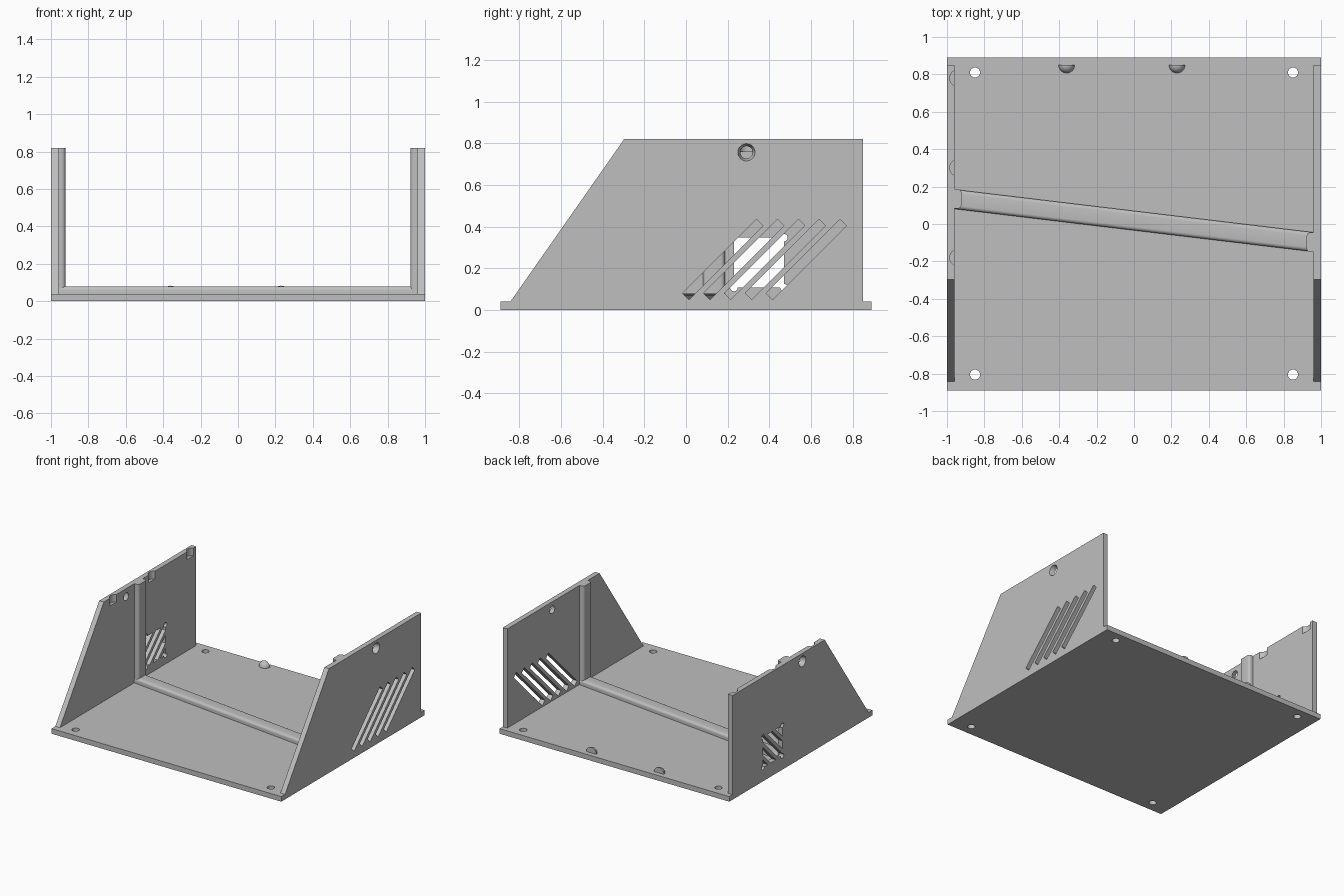
import bpy, bmesh, math
from mathutils import Vector, Matrix

cube = bpy.data.objects.get("Cube")
if cube:
    bpy.data.objects.remove(cube, do_unlink=True)

COLOUR = (0.52, 0.52, 0.52, 1)
grey = bpy.data.materials.new("plain_grey")
grey.use_nodes = True
grey.diffuse_color = COLOUR
grey.node_tree.nodes["Principled BSDF"].inputs["Base Color"].default_value = COLOUR

W, D, T = 1.0, 0.89, 0.04      # half width, half depth, sheet thickness
TOP, BACK = 0.82, 0.85         # wall top and wall rear edge
BAR = 0.04                     # how far the divider ribs stand out


def finish(name, bm):
    bmesh.ops.recalc_face_normals(bm, faces=bm.faces)
    me = bpy.data.meshes.new(name)
    bm.to_mesh(me)
    bm.free()
    me.materials.append(grey)
    ob = bpy.data.objects.new(name, me)
    bpy.context.collection.objects.link(ob)
    return ob


def prism(points, direction, clip=None):
    """Extrude a flat outline; clip is a (y0, y1, z0, z1) window."""
    bm = bmesh.new()
    bm.faces.new([bm.verts.new(p) for p in points])
    if clip:
        y0, y1, z0, z1 = clip
        for co, no in (((0, y0, 0), (0, -1, 0)), ((0, y1, 0), (0, 1, 0)),
                       ((0, 0, z0), (0, 0, -1)), ((0, 0, z1), (0, 0, 1))):
            bmesh.ops.bisect_plane(bm, geom=bm.verts[:] + bm.edges[:] + bm.faces[:],
                                   plane_co=co, plane_no=no, clear_outer=True)
    out = bmesh.ops.extrude_face_region(bm, geom=bm.faces[:], use_keep_orig=True)
    moved = [g for g in out["geom"] if isinstance(g, bmesh.types.BMVert)]
    bmesh.ops.translate(bm, verts=moved, vec=direction)
    return bm


def cylinder(centre, r1, r2, depth, axis="Z"):
    bm = bmesh.new()
    turn = Matrix.Rotation(math.pi / 2, 4, "Y") if axis == "X" else Matrix()
    bmesh.ops.create_cone(bm, cap_ends=True, segments=32, radius1=r1, radius2=r2,
                          depth=depth, matrix=Matrix.Translation(centre) @ turn)
    return bm


def cut(ob, cutters):
    """Subtract every cutter, keep the result and drop the cutters."""
    tools = [finish("cutter", bm) for bm in cutters]
    for tool in tools:
        tool.hide_render = True
        mod = ob.modifiers.new("cut", "BOOLEAN")
        mod.operation, mod.solver, mod.object = "DIFFERENCE", "EXACT", tool
    deps = bpy.context.evaluated_depsgraph_get()
    result = bpy.data.meshes.new_from_object(ob.evaluated_get(deps))
    ob.modifiers.clear()
    ob.data = result
    for tool in tools:
        bpy.data.objects.remove(tool, do_unlink=True)


def smooth(ob):
    bpy.ops.object.select_all(action="DESELECT")
    ob.select_set(True)
    bpy.context.view_layer.objects.active = ob
    bpy.ops.object.shade_smooth_by_angle(angle=math.radians(35))


def rounded(name, bm, rule, radius=0.02):
    edges = [e for e in bm.edges if rule(*[v.co for v in e.verts])]
    bmesh.ops.bevel(bm, geom=edges, offset=radius, segments=5, profile=0.5,
                    affect="EDGES")
    smooth(finish(name, bm))


def slot(i, x, depth, clip=None):
    """One of the diagonal vent slots, cut along x."""
    mid = Vector((x, 0.177 + 0.1 * i, 0.243))
    along = Vector((0, 1, 1)).normalized() * 0.251
    across = Vector((0, -1, 1)).normalized() * 0.022
    pts = [mid - along - across, mid + along - across,
           mid + along + across, mid - along + across]
    return prism(pts, (depth, 0, 0), clip)


# Base plate with four screw holes
base = finish("base_plate", prism([(-W, -D, 0), (W, -D, 0), (W, D, 0), (-W, D, 0)],
                                  (0, 0, T)))
cut(base, [cylinder((x, y, T / 2), 0.027, 0.027, 0.2)
           for x in (-0.85, 0.85) for y in (-0.805, 0.81)])
smooth(base)

# Side walls with sloped front edges
profile = [(-0.843, T), (BACK, T), (BACK, TOP), (-0.297, TOP)]
walls = {}
for name, x in (("left_wall", W - T), ("right_wall", -W)):
    walls[name] = finish(name, prism([(x, y, z) for y, z in profile], (T, 0, 0)))

# Left wall: vent slots and countersunk hole
cut(walls["left_wall"],
    [slot(i, W - 0.1, 0.2) for i in range(5)] +
    [cylinder((W - T / 2, 0.29, 0.757), 0.029, 0.042, T + 0.004, "X")])

# Right wall: fan grille, fan screw holes, countersunk hole, latch recesses
window = (0.23, 0.47, 0.108, 0.348)
cut(walls["right_wall"],
    [slot(i, -W - 0.1, 0.2, window) for i in range(5)] +
    [cylinder((-W + T / 2, y, z), 0.018, 0.018, 0.2, "X")
     for y in window[:2] for z in window[2:]] +
    [cylinder((-W + T / 2, -0.02, 0.757), 0.042, 0.029, T + 0.004, "X")] +
    [cylinder((-0.94, y, 0.86), 0.045, 0.045, 0.2) for y in (-0.18, 0.30, 0.78)])
for wall in walls.values():
    smooth(wall)

# Slanted divider rib across the floor, with a rounded top
half = 0.052
ends = [(-0.97, 0.134), (0.97, -0.098)]
(xa, ya), (xb, yb) = ends
outline = [(xa, ya - half, T), (xb, yb - half, T), (xb, yb + half, T), (xa, ya + half, T)]
rounded("floor_rib", prism(outline, (0, 0, BAR)),
        lambda a, b: min(a.z, b.z) > T + 0.01 and abs(a.x - b.x) > 1)

# Upright ribs where the divider meets the walls
for name, (x, y) in zip(("right_upright_rib", "left_upright_rib"), ends):
    side = math.copysign(1, x)
    xi, xo = side * (W - T - BAR + 0.003), side * (W - T)
    outline = [(xi, y - half, T), (xo, y - half, T), (xo, y + half, T), (xi, y + half, T)]
    rounded(name, prism(outline, (0, 0, TOP - T)),
            lambda a, b: abs(a.z - b.z) > 0.1 and abs(a.x) < 0.95)

# Half-dome latch nubs along the rear of the floor
for name, x in (("right_latch_nub", -0.36), ("left_latch_nub", 0.23)):
    bm = bmesh.new()
    bmesh.ops.create_uvsphere(bm, u_segments=32, v_segments=16, radius=0.043,
                              matrix=Matrix.Translation((x, BACK, T)))
    for co, no in (((0, BACK, 0), (0, 1, 0)), ((0, 0, T - 0.005), (0, 0, -1))):
        res = bmesh.ops.bisect_plane(bm, geom=bm.verts[:] + bm.edges[:] + bm.faces[:],
                                     plane_co=co, plane_no=no, clear_outer=True)
        bmesh.ops.holes_fill(bm, edges=[e for e in bm.edges if e.is_boundary])
    smooth(finish(name, bm))
